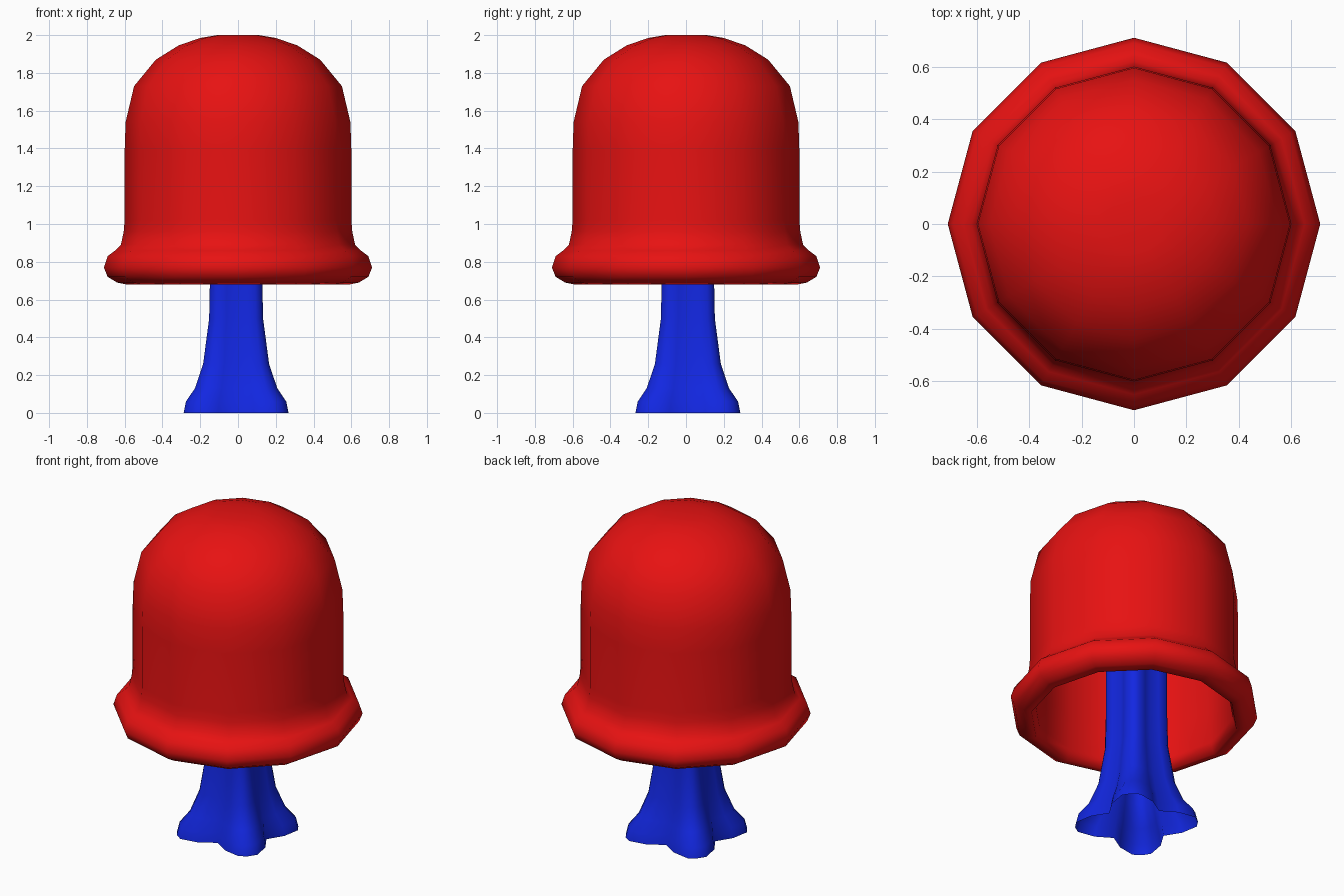
import bpy, bmesh, math

cube = bpy.data.objects.get("Cube")
if cube:
    bpy.data.objects.remove(cube, do_unlink=True)


def make_material(name, colour):
    mat = bpy.data.materials.new(name)
    mat.use_nodes = True
    mat.diffuse_color = colour
    mat.node_tree.nodes["Principled BSDF"].inputs["Base Color"].default_value = colour
    return mat


def skin_rings(name, rings, material, cap_first=False, cap_last=False):
    """Join equal-sized rings of points into a smooth surface."""
    bm = bmesh.new()
    loops = [[bm.verts.new(p) for p in ring] for ring in rings]
    n = len(loops[0])
    for a, b in zip(loops, loops[1:]):
        for i in range(n):
            j = (i + 1) % n
            bm.faces.new((a[i], a[j], b[j], b[i]))
    if cap_first:
        bm.faces.new(loops[0][::-1])
    if cap_last:
        bm.faces.new(loops[-1])
    for face in bm.faces:
        face.smooth = True
    mesh = bpy.data.meshes.new(name)
    bm.to_mesh(mesh)
    bm.free()
    mesh.materials.append(material)
    obj = bpy.data.objects.new(name, mesh)
    bpy.context.collection.objects.link(obj)
    return obj


def circle(radius, z, sides=12):
    angles = [math.tau * i / sides for i in range(sides)]
    return [(radius * math.cos(a), radius * math.sin(a), z) for a in angles]


red = make_material("Red", (0.80, 0.006, 0.006, 1))
blue = make_material("Blue", (0.006, 0.02, 0.75, 1))

# Bell-shaped cap: inner wall first, round the rolled rim, up to the crown
inner = [(0.10, 1.95), (0.29, 1.90), (0.41, 1.82), (0.52, 1.70),
         (0.56, 1.52), (0.56, 0.95), (0.57, 0.75)]
rim = [(0.59, 0.68), (0.64, 0.69), (0.69, 0.72), (0.71, 0.77),
       (0.69, 0.83), (0.65, 0.86), (0.62, 0.89), (0.605, 0.96)]
crown = [(0.60, 1.02), (0.60, 1.39), (0.595, 1.54), (0.55, 1.73),
         (0.435, 1.87), (0.315, 1.945), (0.20, 1.985), (0.11, 2.0)]
skin_rings("cap", [circle(r, z) for r, z in inner + rim + crown], red, True, True)


# Four-lobed stem flaring into diagonal feet
def lobed_ring(lobe, valley, z):
    ring = []
    for quarter in range(4):
        for degrees, r in ((0, valley), (20, (lobe + valley) / 2), (36, lobe * 0.98),
                           (45, lobe), (54, lobe * 0.98), (70, (lobe + valley) / 2)):
            a = math.radians(degrees + 90 * quarter)
            ring.append((r * math.cos(a) - 0.01, r * math.sin(a) + 0.01, z))
    return ring


levels = [(0.35, 0.20, 0), (0.335, 0.19, 0.06), (0.275, 0.175, 0.13),
          (0.22, 0.15, 0.26), (0.18, 0.12, 0.5), (0.175, 0.115, 0.7),
          (0.175, 0.115, 1.9)]
skin_rings("stem", [lobed_ring(*level) for level in levels], blue)
